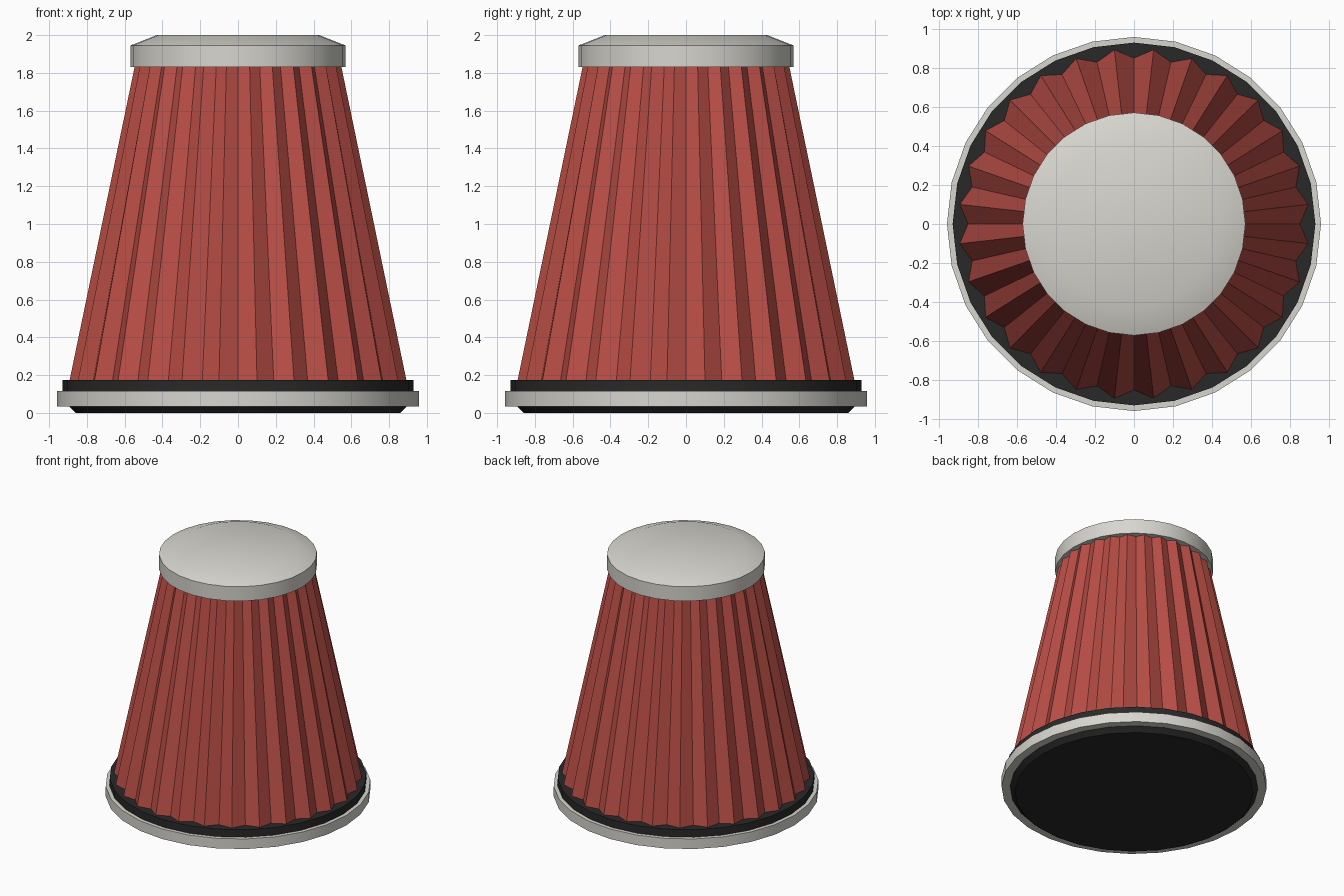
import bpy, math

if "Cube" in bpy.data.objects:
    bpy.data.objects.remove(bpy.data.objects["Cube"])

PLEATS = 28

def material(name, color):
    m = bpy.data.materials.new(name)
    m.diffuse_color = (*color, 1)
    m.use_nodes = True
    m.node_tree.nodes["Principled BSDF"].inputs["Base Color"].default_value = m.diffuse_color
    return m

RED = material("red filter media", (0.48, 0.075, 0.06))
METAL = material("brushed metal", (0.68, 0.67, 0.62))
RUBBER = material("black rubber", (0.022, 0.022, 0.022))

def loft(name, rings, mat, smooth=True):
    """rings: list of (z, radius list), bottom to top, both ends capped."""
    n = len(rings[0][1])
    verts = [(r * math.cos(2 * math.pi * i / n), r * math.sin(2 * math.pi * i / n), z)
             for z, radii in rings for i, r in enumerate(radii)]
    faces = [(k * n + i, k * n + (i + 1) % n, (k + 1) * n + (i + 1) % n, (k + 1) * n + i)
             for k in range(len(rings) - 1) for i in range(n)]
    faces.append(tuple(reversed(range(n))))
    faces.append(tuple(range((len(rings) - 1) * n, len(rings) * n)))
    me = bpy.data.meshes.new(name)
    me.from_pydata(verts, [], faces)
    me.materials.append(mat)
    ob = bpy.data.objects.new(name, me)
    bpy.context.collection.objects.link(ob)
    if smooth:
        bpy.ops.object.select_all(action='DESELECT')
        ob.select_set(True)
        bpy.context.view_layer.objects.active = ob
        bpy.ops.object.shade_smooth_by_angle(angle=math.radians(30))
    return ob

def disc(name, profile, mat):
    return loft(name, [(z, [r] * PLEATS) for r, z in profile], mat)

# Pleated cone: valleys and peaks alternate
loft("pleated_filter", [(0.16, [0.852, 0.90] * PLEATS),
                        (1.845, [0.515, 0.548] * PLEATS)], RED, smooth=False)

# Rubber base with chamfered underside
disc("rubber_base", [(0.86, 0.0), (0.895, 0.035), (0.928, 0.06), (0.928, 0.175)], RUBBER)

# Metal clamp band around the base
disc("clamp_band", [(0.957, 0.035), (0.957, 0.115)], METAL)

# Metal end cap with a shallow domed top
disc("end_cap", [(0.57, 1.83), (0.57, 1.945), (0.43, 2.0)], METAL)
